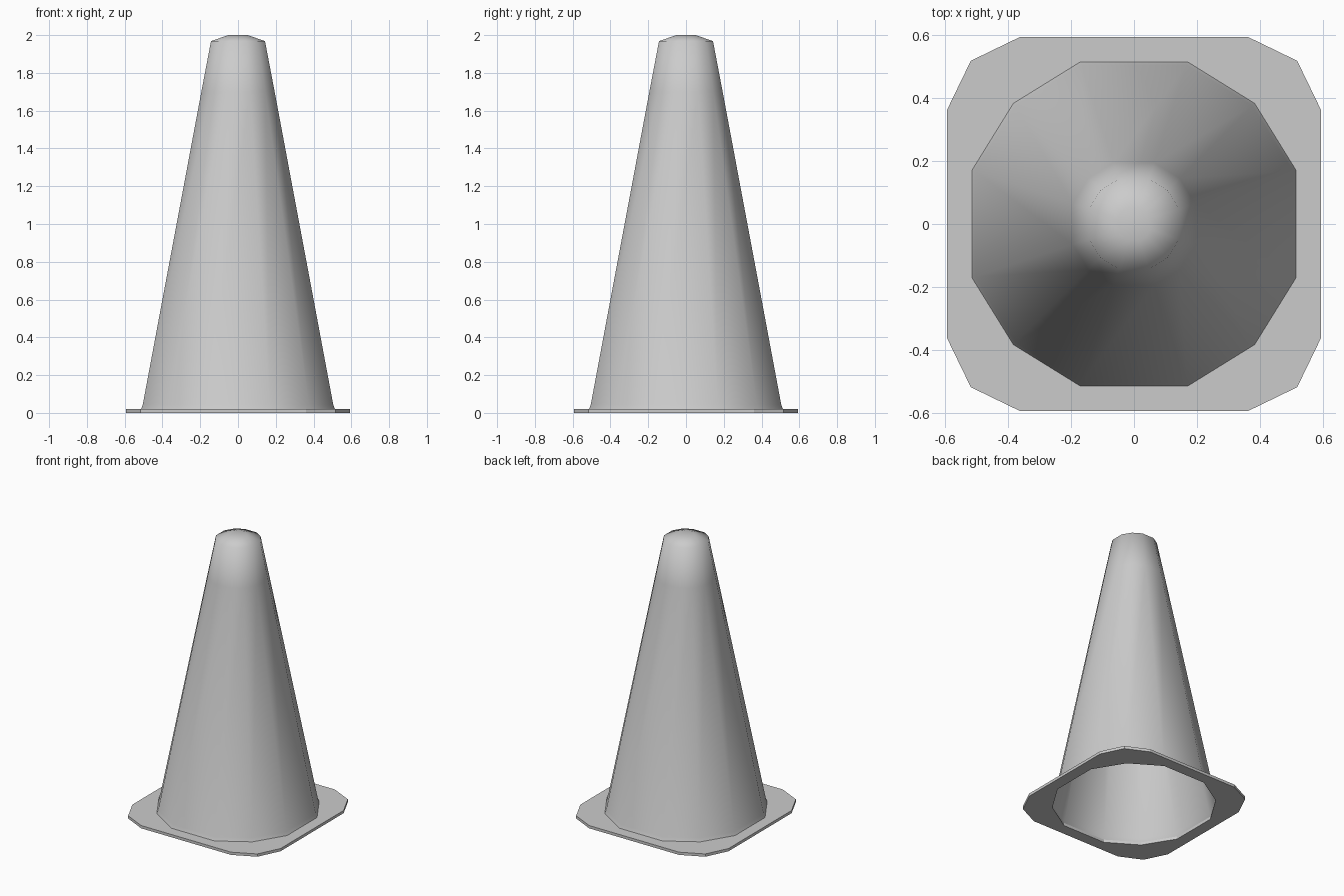
import bpy, bmesh

cube = bpy.data.objects.get("Cube")
if cube:
    bpy.data.objects.remove(cube, do_unlink=True)

grey = bpy.data.materials.new("light_grey")
grey.use_nodes = True
colour = (0.6, 0.6, 0.6, 1)
grey.diffuse_color = colour
grey.node_tree.nodes["Principled BSDF"].inputs["Base Color"].default_value = colour

# Twelve-sided outlines: three corners of one quarter, turned four times
ROUND = [(1, 0.333), (0.745, 0.745), (0.333, 1)]
PLATE = [(0.593, 0.36), (0.517, 0.517), (0.36, 0.593)]


def ring(bm, quarter, size, z):
    verts = []
    pts = quarter
    for _ in range(4):
        verts += [bm.verts.new((x * size, y * size, z)) for x, y in pts]
        pts = [(-y, x) for x, y in pts]
    return verts


def bridge(bm, lower, upper):
    n = len(lower)
    for i in range(n):
        j = (i + 1) % n
        bm.faces.new((lower[i], lower[j], upper[j], upper[i]))


def finish(bm, name, smooth):
    mesh = bpy.data.meshes.new(name)
    for face in bm.faces:
        face.smooth = smooth
    bm.to_mesh(mesh)
    bm.free()
    mesh.materials.append(grey)
    obj = bpy.data.objects.new(name, mesh)
    bpy.context.collection.objects.link(obj)


# Flat base plate with a hole under the cone
bm = bmesh.new()
loops = [ring(bm, ROUND, 0.51, 0), ring(bm, PLATE, 1, 0),
         ring(bm, PLATE, 1, 0.02), ring(bm, ROUND, 0.51, 0.02)]
for i in range(4):
    bridge(bm, loops[i], loops[(i + 1) % 4])
finish(bm, "base_plate", False)

# Hollow cone with a small foot flare and a blunt capped tip
bm = bmesh.new()
profile = [(0.513, 0.02), (0.504, 0.045), (0.194, 1.7), (0.143, 1.968), (0.052, 2.0)]
loops = [ring(bm, ROUND, r, z) for r, z in profile]
for lower, upper in zip(loops, loops[1:]):
    bridge(bm, lower, upper)
bm.faces.new(loops[-1])
finish(bm, "cone_body", True)
